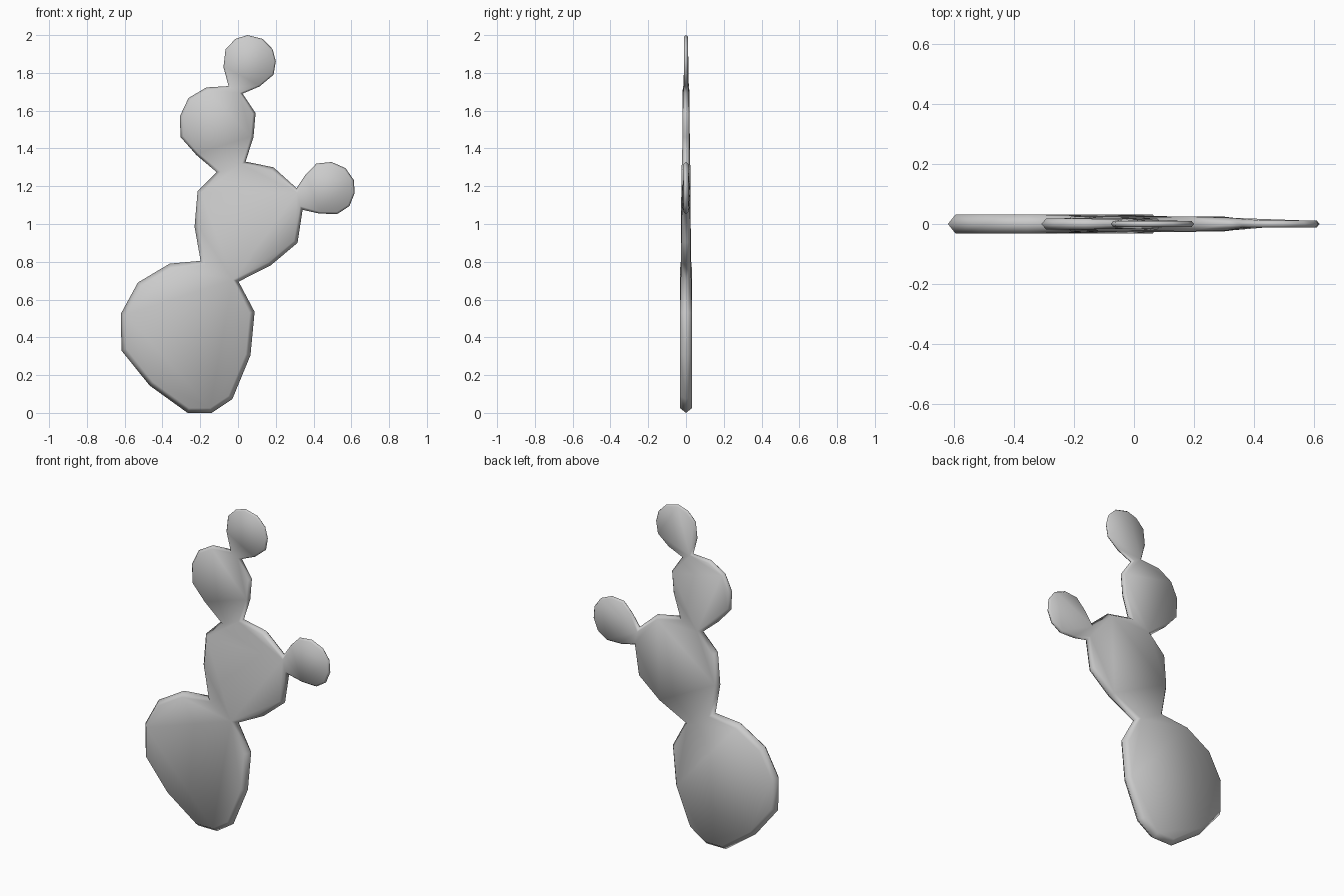
import bpy, bmesh
from mathutils import Vector

if "Cube" in bpy.data.objects:
    bpy.data.objects.remove(bpy.data.objects["Cube"])

# Counter-clockwise outline (front view) in runs: half thickness, (x, z) points
runs = [
    (0.028, [(-.198, .805)]),                                        # 0 left joint, base/middle
    (0.032, [(-.362, .79), (-.53, .69), (-.62, .525), (-.617, .33), (-.468, .145),
             (-.267, 0), (-.14, 0), (-.03, .073), (.066, .305), (.088, .535)]),
    (0.028, [(.003, .695)]),                                         # 2 right joint
    (0.025, [(.172, .78), (.315, .90)]),
    (0.021, [(.342, 1.075)]),                                        # 4 side-pad joint
    (0.012, [(.431, 1.055), (.526, 1.053), (.59, 1.095), (.618, 1.164), (.613, 1.233),
             (.569, 1.296), (.495, 1.328), (.415, 1.32), (.357, 1.26)]),
    (0.021, [(.31, 1.19)]),                                          # 6 side-pad joint
    (0.025, [(.188, 1.30)]),
    (0.022, [(.04, 1.33)]),                                          # 8 right joint, middle/upper
    (0.018, [(.082, 1.46), (.093, 1.587)]),
    (0.015, [(.024, 1.69)]),                                         # 10 right joint, upper/top
    (0.010, [(.114, 1.728), (.188, 1.79), (.2, 1.862), (.183, 1.926), (.13, 1.98),
             (.05, 2.0), (-.013, 1.98), (-.066, 1.926), (-.077, 1.83)]),
    (0.015, [(-.05, 1.73)]),                                         # 12 left joint
    (0.018, [(-.167, 1.723), (-.262, 1.667), (-.308, 1.57), (-.304, 1.46), (-.22, 1.365)]),
    (0.022, [(-.114, 1.275)]),                                       # 14 left joint
    (0.025, [(-.214, 1.175), (-.23, .985)]),
]
# Each pad's face is bounded by these runs
pads = [
    [0, 1, 2],                      # base pad
    [0, 2, 3, 4, 6, 7, 8, 14, 15],  # middle pad
    [4, 5, 6],                      # side pad
    [8, 9, 10, 12, 13, 14],         # upper pad
    [10, 11, 12],                   # top pad
]

pts, depth, members = [], [], []
for d, run in runs:
    members.append(range(len(pts), len(pts) + len(run)))
    pts += [Vector(p) for p in run]
    depth += [d] * len(run)
n = len(pts)


def inset(i):
    """Outline point moved inwards along its mitre."""
    a = (pts[i] - pts[i - 1]).normalized()
    b = (pts[(i + 1) % n] - pts[i]).normalized()
    na, nb = Vector((-a.y, a.x)), Vector((-b.y, b.x))
    m = (na + nb).normalized()
    return pts[i] + m * (0.8 * depth[i] / max(m.dot(na), 0.7))


bm = bmesh.new()
rim = [bm.verts.new((p.x, 0, p.y)) for p in pts]
for side in (-1, 1):
    flat = []
    for i in range(n):
        q = inset(i)
        flat.append(bm.verts.new((q.x, side * depth[i], q.y)))
    # bevelled edge from the rim to the flat side
    for i in range(n):
        j = (i + 1) % n
        bm.faces.new((rim[i], rim[j], flat[j], flat[i]))
    # broad pad faces
    for pad in pads:
        bm.faces.new([flat[i] for r in pad for i in members[r]])
bmesh.ops.recalc_face_normals(bm, faces=bm.faces)
for f in bm.faces:
    f.smooth = True

mesh = bpy.data.meshes.new("cactus_pads")
bm.to_mesh(mesh)
bm.free()
obj = bpy.data.objects.new("cactus_pads", mesh)
bpy.context.collection.objects.link(obj)
